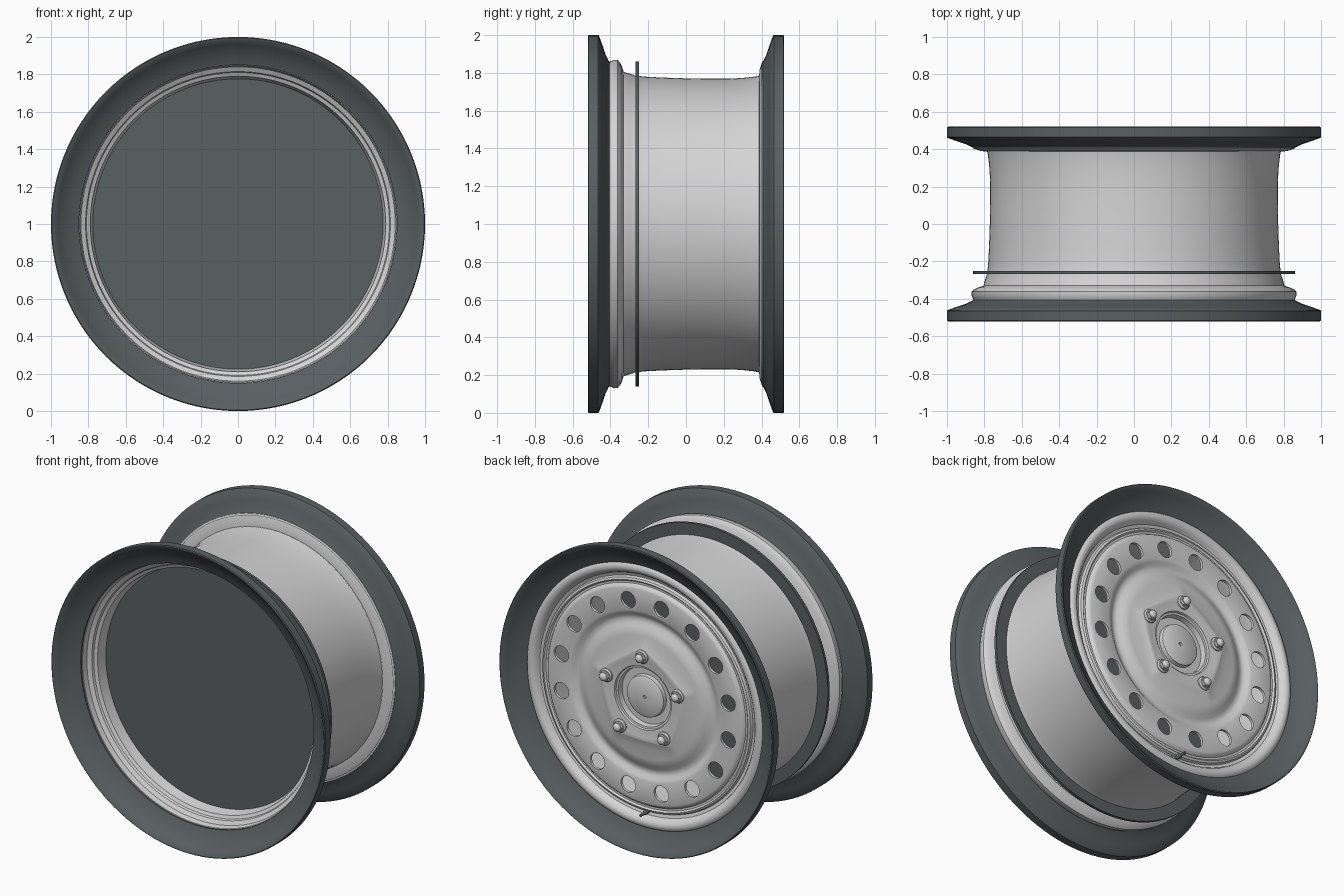
import bpy, bmesh, math

if "Cube" in bpy.data.objects:
    bpy.data.objects.remove(bpy.data.objects["Cube"])

SEG = 120


def material(name, rgb):
    m = bpy.data.materials.new(name)
    m.diffuse_color = (*rgb, 1)
    m.use_nodes = True
    m.node_tree.nodes["Principled BSDF"].inputs["Base Color"].default_value = m.diffuse_color
    return m


LIGHT = material("silver_metal", (0.66, 0.66, 0.66))
DARK = material("dark_grey", (0.1, 0.115, 0.12))


def pentagon(a):
    """Radius factor of a pentagon with one corner at the top."""
    step = math.tau / 5
    d = (a - math.pi / 2 + step / 2) % step - step / 2
    return math.cos(step / 2) / math.cos(step / 2 - abs(d))


def lathe(name, profile, mat, seg=SEG, cx=0, cz=1, closed=True, angle=40):
    """Spin (radius, y[, pentagon blend]) points about the y direction."""
    bm = bmesh.new()
    rings = []
    for i in range(seg):
        a = math.tau * i / seg
        ring = []
        for p in profile:
            k = p[2] if len(p) > 2 else 0
            r = p[0] * (1 - k + k * pentagon(a))
            ring.append(bm.verts.new((cx + r * math.cos(a), p[1], cz + r * math.sin(a))))
        rings.append(ring)
    n = len(profile)
    for i in range(seg):
        A, B = rings[i], rings[(i + 1) % seg]
        for j in range(n if closed else n - 1):
            k = (j + 1) % n
            if profile[j][0] == 0 and profile[k][0] == 0:
                continue
            bm.faces.new((A[j], A[k], B[k], B[j]))
    bmesh.ops.remove_doubles(bm, verts=bm.verts, dist=1e-5)
    bmesh.ops.recalc_face_normals(bm, faces=bm.faces)
    me = bpy.data.meshes.new(name)
    bm.to_mesh(me)
    bm.free()
    me.materials.append(mat)
    ob = bpy.data.objects.new(name, me)
    bpy.context.collection.objects.link(ob)
    smooth(ob, angle)
    return ob


def smooth(ob, angle=40):
    bpy.ops.object.select_all(action='DESELECT')
    ob.select_set(True)
    bpy.context.view_layer.objects.active = ob
    bpy.ops.object.shade_smooth_by_angle(angle=math.radians(angle))


# Dished dark side rings, front and back
side = [(0.85, 0.40), (0.865, 0.41), (0.90, 0.427), (0.94, 0.44), (0.995, 0.46),
        (1.0, 0.465), (1.0, 0.515), (0.995, 0.52), (0.985, 0.518), (0.96, 0.49),
        (0.92, 0.46), (0.88, 0.437), (0.85, 0.425)]
lathe("back_side_ring", side, DARK)
lathe("front_side_ring", [(r, -y) for r, y in side], DARK)

# Barrel with stepped front lip and rear flange
lathe("rim_barrel", [
    (0.855, -0.415), (0.863, -0.395), (0.868, -0.385), (0.868, -0.362), (0.855, -0.35),
    (0.835, -0.34), (0.805, -0.33), (0.797, -0.30), (0.786, -0.27), (0.780, -0.22),
    (0.775, -0.12), (0.771, 0.0), (0.769, 0.12), (0.769, 0.22), (0.773, 0.30),
    (0.780, 0.36), (0.785, 0.387), (0.82, 0.39), (0.862, 0.405), (0.862, 0.425),
    (0.85, 0.437), (0.83, 0.442), (0.81, 0.436), (0.795, 0.42), (0.785, 0.40),
    (0.765, 0.38), (0.757, 0.30), (0.755, 0.12), (0.757, 0.0), (0.765, -0.22),
    (0.784, -0.30), (0.79, -0.335), (0.81, -0.345), (0.815, -0.36), (0.84, -0.375),
    (0.847, -0.41)], LIGHT)

# Dark closing plate near the front
lathe("front_plate", [(0, -0.268), (0.86, -0.268), (0.86, -0.25), (0, -0.25)],
      DARK, closed=False)

# Wheel disc: grooves, perforated band, pentagonal hub and centre cap
face = [(0.785, 0.402), (0.765, 0.395), (0.758, 0.412), (0.745, 0.418), (0.735, 0.408),
        (0.722, 0.408), (0.71, 0.425), (0.695, 0.43), (0.555, 0.43), (0.535, 0.422),
        (0.515, 0.407), (0.495, 0.403), (0.475, 0.409), (0.45, 0.423), (0.425, 0.433),
        (0.40, 0.438), (0.375, 0.441, 0.6), (0.335, 0.456, 0.85), (0.325, 0.458, 0.8),
        (0.285, 0.455, 0.5), (0.23, 0.452), (0.207, 0.45), (0.203, 0.437), (0.19, 0.435),
        (0.185, 0.40), (0.137, 0.40), (0.133, 0.425), (0.122, 0.432), (0.011, 0.432),
        (0.009, 0.422), (0, 0.422)]
back = [(p[0], p[1] - 0.018, *p[2:]) for p in reversed(face)]
disc = lathe("wheel_disc", face + back, LIGHT)

# Sixteen round holes cut through the disc
bm = bmesh.new()
for i in range(16):
    a = math.tau * (i + 0.5) / 16
    ends = []
    for y in (0.36, 0.5):
        ends.append([bm.verts.new((0.62 * math.cos(a) + 0.053 * math.cos(t), y,
                                   1 + 0.62 * math.sin(a) + 0.053 * math.sin(t)))
                     for t in (math.tau * j / 24 for j in range(24))])
    for j in range(24):
        k = (j + 1) % 24
        bm.faces.new((ends[0][j], ends[0][k], ends[1][k], ends[1][j]))
    bm.faces.new(ends[0])
    bm.faces.new(ends[1])
bmesh.ops.recalc_face_normals(bm, faces=bm.faces)
cut_mesh = bpy.data.meshes.new("hole_cutter")
bm.to_mesh(cut_mesh)
bm.free()
cut_mesh.materials.append(LIGHT)
cutter = bpy.data.objects.new("hole_cutter", cut_mesh)
cutter.hide_render = True
bpy.context.collection.objects.link(cutter)
mod = disc.modifiers.new("holes", 'BOOLEAN')
mod.operation = 'DIFFERENCE'
mod.solver = 'EXACT'
mod.object = cutter
bpy.context.view_layer.objects.active = disc
bpy.ops.object.modifier_apply(modifier=mod.name)
bpy.data.objects.remove(cutter)
smooth(disc)

# Five wheel nuts: round washer, hexagonal body and domed cap
for i in range(5):
    a = math.pi / 2 + math.tau * i / 5
    at = dict(cx=0.275 * math.cos(a), cz=1 + 0.275 * math.sin(a), closed=False)
    lathe(f"nut_washer_{i}", [(0, 0.44), (0.044, 0.44), (0.044, 0.462), (0.036, 0.47),
                              (0, 0.47)], LIGHT, seg=24, **at)
    lathe(f"nut_body_{i}", [(0, 0.465), (0.033, 0.465), (0.033, 0.488), (0, 0.488)],
          LIGHT, seg=6, angle=20, **at)
    lathe(f"nut_cap_{i}", [(0.027, 0.48), (0.026, 0.495), (0.018, 0.504), (0, 0.508)],
          LIGHT, seg=24, **at)

# Valve stem at the bottom of the disc
lathe("valve_stem", [(0, 0.39), (0.014, 0.39), (0.014, 0.43), (0.009, 0.436),
                     (0.009, 0.475), (0, 0.478)], DARK, seg=16, cz=0.235, closed=False)
